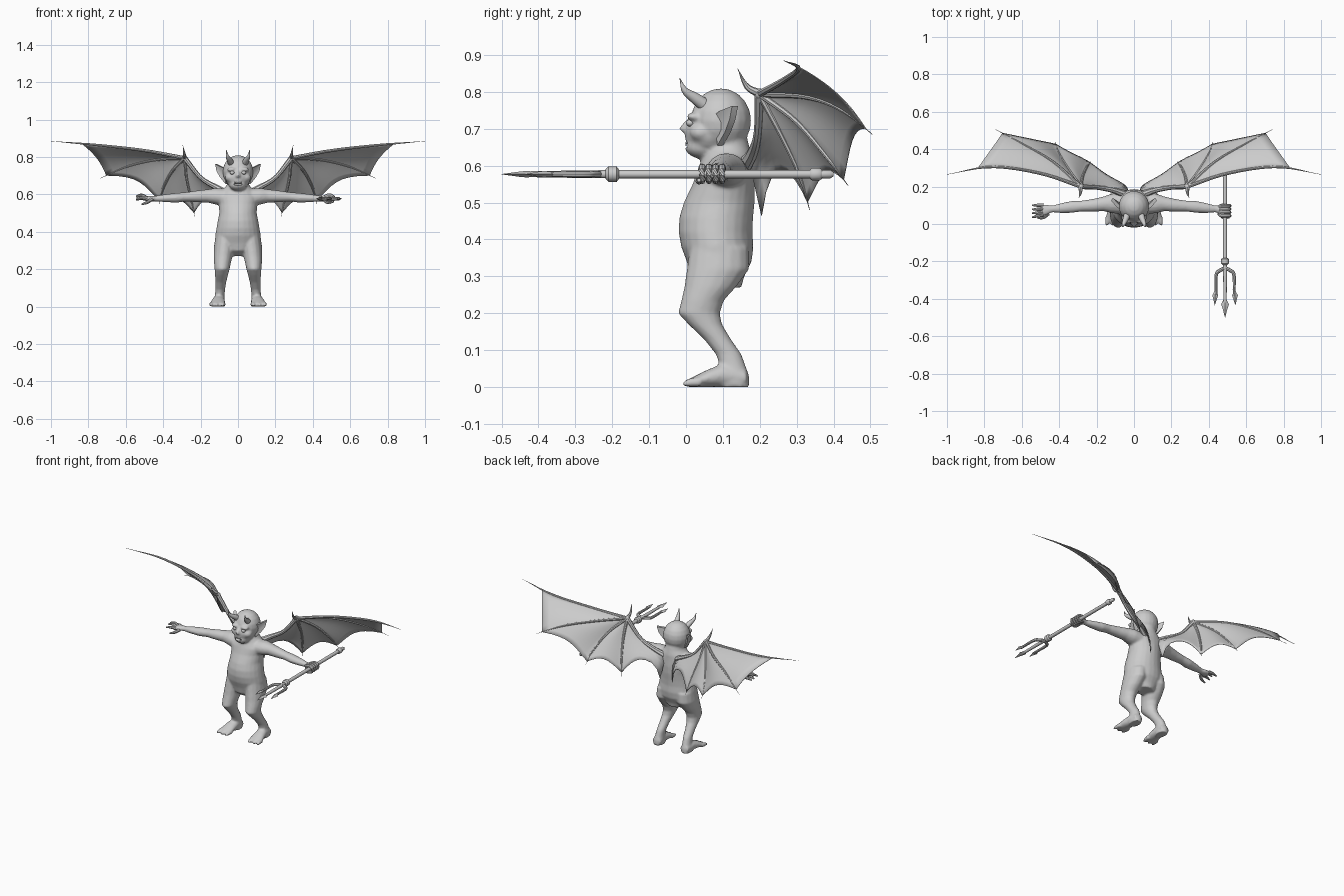
import bpy, bmesh, math
from mathutils import Vector as V, Matrix

if "Cube" in bpy.data.objects:
    bpy.data.objects.remove(bpy.data.objects["Cube"])

grey = bpy.data.materials.new("plain_grey")
grey.diffuse_color = (0.6, 0.6, 0.6, 1)
grey.use_nodes = True
grey.node_tree.nodes["Principled BSDF"].inputs["Base Color"].default_value = grey.diffuse_color


def finish(bm, name, angle=40):
    bmesh.ops.recalc_face_normals(bm, faces=bm.faces)
    me = bpy.data.meshes.new(name)
    bm.to_mesh(me)
    bm.free()
    me.materials.append(grey)
    ob = bpy.data.objects.new(name, me)
    bpy.context.collection.objects.link(ob)
    bpy.ops.object.select_all(action='DESELECT')
    ob.select_set(True)
    bpy.context.view_layer.objects.active = ob
    if angle:
        bpy.ops.object.shade_smooth_by_angle(angle=math.radians(angle))
    return ob


def loft(bm, rings, n=16):
    """rings: (centre, half axis u, half axis v); both ends are capped"""
    loops = []
    for c, u, v in rings:
        loops.append([bm.verts.new(V(c) + V(u) * math.cos(a) + V(v) * math.sin(a))
                      for a in (2 * math.pi * i / n for i in range(n))])
    for a, b in zip(loops, loops[1:]):
        for i in range(n):
            j = (i + 1) % n
            bm.faces.new((a[i], a[j], b[j], b[i]))
    bm.faces.new(loops[0])
    bm.faces.new(loops[-1])


def at(pts, t):
    """point on a smooth curve through pts, t from 0 to 1"""
    pts = [V(p) for p in pts]
    f = max(0, min(t, 1)) * (len(pts) - 1)
    i = min(int(f), len(pts) - 2)
    f -= i
    p1, p2 = pts[i], pts[i + 1]
    p0 = pts[i - 1] if i else p1 * 2 - p2
    p3 = pts[i + 2] if i + 2 < len(pts) else p2 * 2 - p1
    return 0.5 * (2 * p1 + (p2 - p0) * f + (2 * p0 - 5 * p1 + 4 * p2 - p3) * f ** 2
                  + (3 * p1 - p0 - 3 * p2 + p3) * f ** 3)


def tube(bm, pts, radii, n=8, steps=10):
    rings = []
    for k in range(steps + 1):
        t = k / steps
        d = (at(pts, t + 0.02) - at(pts, t - 0.02)).normalized()
        ref = V((0, 0, 1)) if abs(d.z) < 0.9 else V((0, 1, 0))
        u = d.cross(ref).normalized()
        f = t * (len(radii) - 1)
        i = min(int(f), len(radii) - 2)
        r = max(radii[i] + (radii[i + 1] - radii[i]) * (f - i), 0.0008)
        rings.append((at(pts, t), u * r, d.cross(u) * r))
    loft(bm, rings, n)


def ball(bm, c, r, seg=20):
    bmesh.ops.create_uvsphere(bm, u_segments=seg, v_segments=seg // 2, radius=1,
                              matrix=Matrix.Translation(c) @ Matrix.Diagonal((*r, 1)))


def flip(pts, s):
    return [(p[0] * s, p[1], p[2]) for p in pts]


# Body: overlapping lofts fused into one skin
bm = bmesh.new()
torso = [(.27, .05, .10, .05), (.30, .09, .085, .073), (.34, .122, .09, .088), (.38, .122, .085, .098),
         (.42, .115, .08, .10), (.46, .108, .082, .10), (.50, .10, .09, .096), (.55, .103, .102, .084),
         (.59, .115, .107, .075), (.62, .085, .112, .068), (.65, .06, .112, .06), (.70, .05, .11, .05)]
loft(bm, [((0, cy, z), (rx, 0, 0), (0, ry, 0)) for z, rx, cy, ry in torso], 24)
leg = [(.38, .065, .055, .09, .08), (.32, .073, .056, .087, .085), (.27, .079, .051, .065, .07),
       (.235, .083, .045, .045, .058), (.20, .085, .040, .035, .057), (.17, .088, .035, .052, .046),
       (.13, .092, .029, .085, .037), (.09, .095, .026, .115, .035), (.06, .098, .026, .126, .035),
       (.03, .10, .030, .13, .042), (0, .10, .032, .13, .043)]
foot = [(.165, .10, .028, .024), (.10, .103, .033, .032), (.06, .107, .038, .024), (.02, .11, .042, .014),
        (.005, .111, .036, .009)]
arm = [(.04, .11, .58, .06, .05), (.12, .11, .59, .052, .044), (.16, .108, .592, .040, .036),
       (.22, .10, .59, .034, .031), (.28, .096, .587, .029, .025), (.33, .092, .582, .032, .026),
       (.39, .085, .58, .026, .021), (.44, .08, .578, .018, .015), (.465, .076, .578, .028, .015),
       (.50, .072, .578, .032, .013)]
for s in (1, -1):
    loft(bm, [((s * cx, cy, z), (rx, 0, 0), (0, ry, 0)) for z, cx, rx, cy, ry in leg])
    loft(bm, [((s * cx, y, h), (rx, 0, 0), (0, 0, h)) for y, cx, rx, h in foot])
    loft(bm, [((s * x, cy, cz), (0, ry, 0), (0, 0, rz)) for x, cy, cz, ry, rz in arm])
    for x in (.078, .11, .14):  # toes
        tube(bm, flip([(x, .04, .014), (x + .003, .01, .012), (x + .006, -.008, .007)], s), [.014, .012, .007])
    ball(bm, (s * .033, .022, .733), (.026, .02, .012))  # brow
    ball(bm, (s * .04, .04, .69), (.03, .03, .025))  # cheek
ball(bm, (0, .095, .722), (.082, .082, .088))
ball(bm, (0, .065, .69), (.068, .068, .06))
ball(bm, (0, .048, .652), (.048, .052, .034))
ball(bm, (0, .02, .675), (.034, .024, .014))
tube(bm, [(0, .02, .73), (0, -.002, .705), (0, -.009, .692)], [.010, .012, .013])
body = finish(bm, "body", 0)
m = body.modifiers.new("fuse", 'REMESH')
m.mode, m.voxel_size, m.use_smooth_shade = 'VOXEL', 0.006, True
m = body.modifiers.new("soften", 'SMOOTH')
m.factor, m.iterations = 0.5, 5

# Open mouth cut into the face
bm = bmesh.new()
ball(bm, (0, -.005, .655), (.026, .022, .008))
cutter = finish(bm, "mouth_cutter")
cutter.hide_render = True
cutter.hide_set(True)
m = body.modifiers.new("mouth", 'BOOLEAN')
m.operation, m.object = 'DIFFERENCE', cutter

# Teeth, eyes, horns, ears
teeth, eyes, horns, ears = (bmesh.new() for _ in range(4))
for s in (1, -1):
    for x, h in ((.005, .006), (.017, .012)):
        tube(teeth, flip([(x, .004, .665), (x, .0, .659), (x, .0, .665 - h)], s), [.004, .003, 0], 6, 3)
    ball(eyes, (s * .031, .012, .716), (.013, .012, .010), 14)
    tube(horns, flip([(.036, .05, .765), (.046, .022, .785), (.057, -.004, .805), (.062, -.017, .838)], s),
         [.018, .015, .009, 0], 10)
    rim = flip([(.066, .075, .735), (.092, .09, .748), (.122, .125, .762), (.115, .118, .725),
                (.095, .105, .69), (.066, .085, .655)], s)
    back = [V(p) + V((-s * .010, .016, 0)) for p in rim]
    cup = V((s * .083, .1, .71))
    fr, bk = [ears.verts.new(p) for p in rim], [ears.verts.new(p) for p in back]
    mid = ears.verts.new(cup)
    ears.faces.new(bk)
    for i in range(6):
        j = (i + 1) % 6
        ears.faces.new((fr[i], fr[j], bk[j], bk[i]))
        ears.faces.new((fr[j], fr[i], mid))
for b, name in ((teeth, "teeth"), (eyes, "eyes"), (horns, "horns"), (ears, "ears")):
    finish(b, name)

# Wings: arm bone, four long fingers, thumb spike and scalloped skin
wrist = (.285, .20, .795)
fingers = [[wrist, (.50, .27, .835), (.76, .305, .865), (1.0, .265, .885)],
           [wrist, (.43, .33, .787), (.59, .425, .75), (.74, .505, .685)],
           [wrist, (.355, .30, .72), (.405, .385, .62), (.42, .44, .545)],
           [wrist, (.275, .255, .69), (.25, .31, .57), (.23, .335, .48)]]
inner = [wrist, (.20, .195, .69), (.11, .18, .635), (.035, .18, .58), (.045, .205, .465)]
reach = [.77, .92, .92, .92, 1.0]
scallop = [.03, .15, .20, .28]
for s, side in ((1, "left"), (-1, "right")):
    bm = bmesh.new()
    tube(bm, flip([(.03, .15, .59), (.11, .18, .635), (.20, .195, .69), wrist], s), [.022, .015, .011, .014])
    ball(bm, (s * wrist[0], wrist[1], wrist[2]), (.015, .015, .015), 10)
    tube(bm, flip([wrist, (.287, .165, .815), (.295, .14, .863)], s), [.012, .008, 0])
    for f in fingers:
        tube(bm, flip(f, s), [.010, .008, .0065, 0], 8, 14)
    finish(bm, side + "_wing_bones")

    bm = bmesh.new()
    edges = fingers + [inner]
    rows, cols = 10, 8
    for k in range(4):
        grid = []
        for r in range(rows + 1):
            line = []
            for c in range(cols + 1):
                w, t = c / cols, r / rows
                bow = 4 * w * (1 - w)
                cut = t * (1 - scallop[k] * bow)
                p = at(edges[k], cut * reach[k]).lerp(at(edges[k + 1], cut * reach[k + 1]), w)
                p += V((0, .02, .006)) * bow * t
                line.append(bm.verts.new((p.x * s, p.y, p.z)))
            grid.append(line)
        for r in range(rows):
            for c in range(cols):
                bm.faces.new((grid[r][c], grid[r][c + 1], grid[r + 1][c + 1], grid[r + 1][c]))
    bmesh.ops.remove_doubles(bm, verts=bm.verts, dist=0.0005)
    skin = finish(bm, side + "_wing_skin", 50)
    m = skin.modifiers.new("thickness", 'SOLIDIFY')
    m.thickness, m.offset = 0.003, 0

# Open hand: splayed fingers with a thumb
bm = bmesh.new()
for y, ey, ez in ((.10, .10, .572), (.08, .078, .590), (.062, .058, .588), (.05, .036, .575)):
    tube(bm, [(-.485, y, .578), (-.515, (y + ey) / 2, ez + .006), (-.545, ey, ez)], [.011, .009, .004])
tube(bm, [(-.46, .055, .575), (-.485, .035, .558), (-.515, .03, .547)], [.011, .009, .004])
finish(bm, "open_hand_fingers")

# Gripping hand: fingers curled round the shaft
X, Z = .487, .577
bm = bmesh.new()
for y in (.044, .062, .08, .098):
    arc = [(X + .026 * math.cos(a), y, Z + .020 * math.sin(a))
           for a in (math.radians(d) for d in (150, 90, 30, -30, -90, -140))]
    tube(bm, [(.455, y * .6 + .03, Z + .008)] + arc, [.010, .010, .009, .006])
tube(bm, [(.455, .06, Z), (.478, .036, Z - .018), (.51, .035, Z - .016)], [.011, .010, .005])
finish(bm, "gripping_hand_fingers")

# Trident: shaft, collars, fork and bladed tines
bm = bmesh.new()


def rod(profile, n=12):
    loft(bm, [((X, y, Z), (r, 0, 0), (0, 0, r)) for y, r in profile], n)


rod([(.40, .006), (.392, .011), (.37, .011), (-.21, .011), (-.30, .010), (-.42, .008)])
rod([(.368, .013), (.362, .017), (.342, .017), (.336, .013)])
rod([(-.182, .013), (-.188, .021), (-.210, .021), (-.218, .013)])


def blade(x, y0, y1, w, lean):
    prof = [(0, .3, .5), (.3, 1, 1), (.5, .65, .8), (1, .03, .05)]
    loft(bm, [((x + lean * t, y0 + (y1 - y0) * t, Z), (w * a, 0, 0), (0, 0, .009 * b))
              for t, a, b in prof], 4)


blade(X, -.40, -.50, .021, 0)
for s in (1, -1):
    tube(bm, [(X, -.235, Z), (X + s * .03, -.25, Z), (X + s * .048, -.275, Z), (X + s * .048, -.385, Z)],
         [.010, .010, .009, .007])
    blade(X + s * .052, -.36, -.435, .016, s * .003)
finish(bm, "trident", 35)
